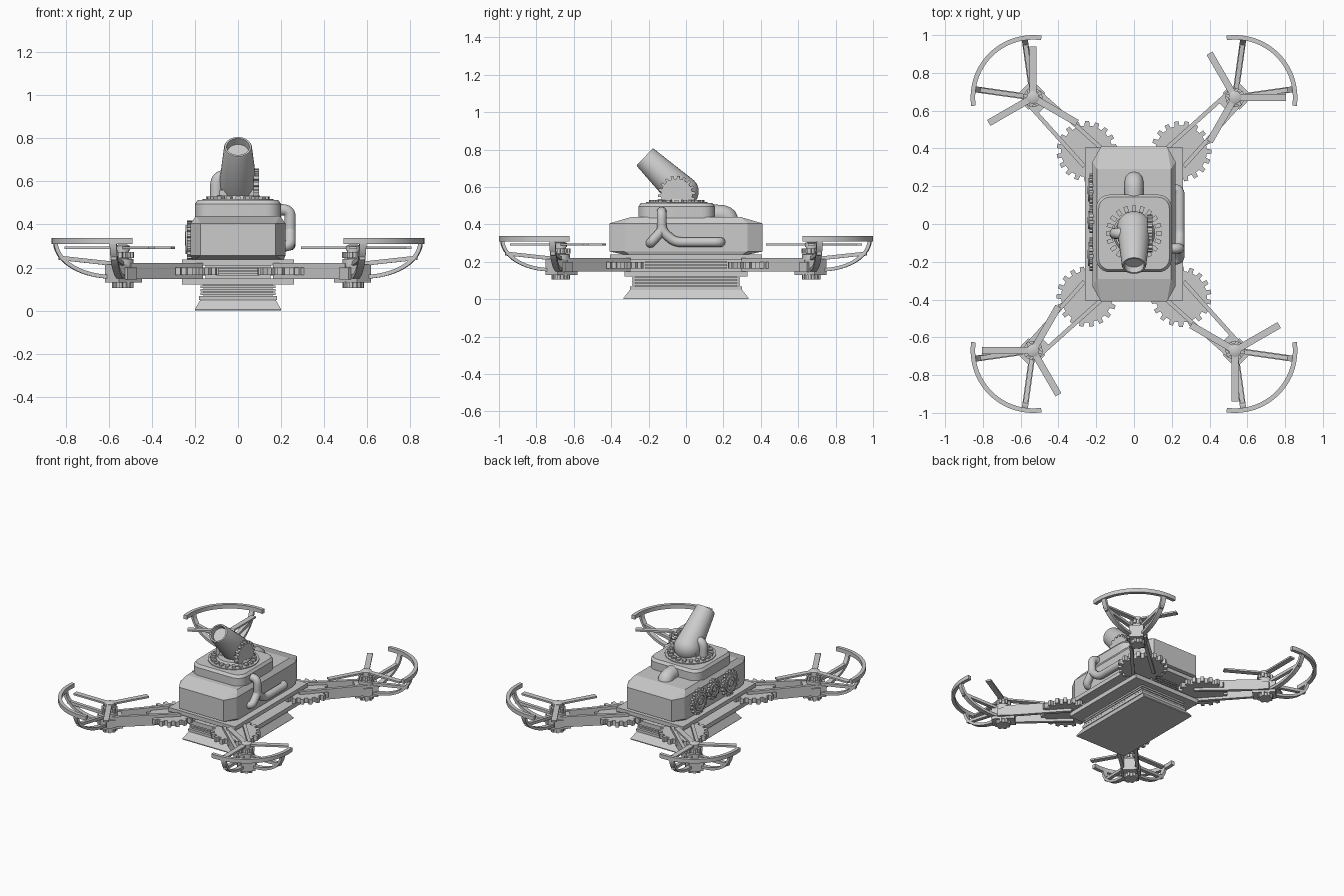
import bpy, bmesh, math
from mathutils import Matrix, Vector

if "Cube" in bpy.data.objects:
    bpy.data.objects.remove(bpy.data.objects["Cube"])

GREY = bpy.data.materials.new("light grey metal")
GREY.diffuse_color = (0.6, 0.6, 0.6, 1)
GREY.use_nodes = True
GREY.node_tree.nodes["Principled BSDF"].inputs["Base Color"].default_value = GREY.diffuse_color
I = Matrix.Identity(4)


def finish(name, bm, m=I, smooth=False):
    bmesh.ops.recalc_face_normals(bm, faces=bm.faces)
    bm.transform(m)
    me = bpy.data.meshes.new(name)
    bm.to_mesh(me)
    bm.free()
    me.materials.append(GREY)
    ob = bpy.data.objects.new(name, me)
    bpy.context.collection.objects.link(ob)
    if smooth:
        bpy.ops.object.select_all(action='DESELECT')
        ob.select_set(True)
        bpy.context.view_layer.objects.active = ob
        bpy.ops.object.shade_smooth_by_angle(angle=math.radians(35))
    return ob


def loft(name, rings, m=I, smooth=False, caps=True):
    """Skin a list of equal-sized point rings."""
    bm = bmesh.new()
    vs = [[bm.verts.new(p) for p in r] for r in rings]
    n = len(vs[0])
    for a, b in zip(vs, vs[1:]):
        for i in range(n):
            bm.faces.new((a[i], a[(i + 1) % n], b[(i + 1) % n], b[i]))
    if caps:
        bm.faces.new(vs[0])
        bm.faces.new(vs[-1])
    return finish(name, bm, m, smooth)


def rect(hx, hy, z, cx=0, cy=0):
    return [(cx - hx, cy - hy, z), (cx + hx, cy - hy, z), (cx + hx, cy + hy, z), (cx - hx, cy + hy, z)]


def box(name, hx, hy, z0, z1, m=I, cx=0, cy=0):
    return loft(name, [rect(hx, hy, z0, cx, cy), rect(hx, hy, z1, cx, cy)], m)


def lathe(name, prof, m=I, n=32):
    """Turn an (r, z) profile about z."""
    rings = [[(r * math.cos(t * math.tau / n), r * math.sin(t * math.tau / n), z)
              for t in range(n)] for r, z in prof]
    return loft(name, rings, m, True)


def gear(name, r, z0, z1, teeth, m=I, depth=0.16):
    pts = []
    for i in range(teeth):
        for f, k in ((0, 1 - depth), (.45, 1 - depth), (.52, 1), (.93, 1)):
            a = (i + f) / teeth * math.tau
            pts.append((r * k * math.cos(a), r * k * math.sin(a)))
    return loft(name, [[(x, y, z) for x, y in pts] for z in (z0, z1)], m)


def tube(name, pts, r, bend=0.05):
    """Round pipe along a path with filleted corners."""
    P = [Vector(p) for p in pts]
    path = [P[0]]
    for a, b, c in zip(P, P[1:], P[2:]):
        s = b + (a - b).normalized() * min(bend, (a - b).length * .5)
        e = b + (c - b).normalized() * min(bend, (c - b).length * .5)
        for i in range(7):
            t = i / 6
            path.append(s * (1 - t) ** 2 + b * 2 * t * (1 - t) + e * t * t)
    path.append(P[-1])
    cu = bpy.data.curves.new(name, 'CURVE')
    cu.dimensions = '3D'
    cu.bevel_depth = r
    cu.bevel_resolution = 4
    cu.use_fill_caps = True
    sp = cu.splines.new('POLY')
    sp.points.add(len(path) - 1)
    for q, p in zip(sp.points, path):
        q.co = (*p, 1)
    tmp = bpy.data.objects.new(name + "_path", cu)
    bpy.context.collection.objects.link(tmp)
    bm = bmesh.new()
    me = bpy.data.meshes.new_from_object(tmp.evaluated_get(bpy.context.evaluated_depsgraph_get()))
    bm.from_mesh(me)
    bpy.data.objects.remove(tmp)
    return finish(name, bm, I, True)


# Base skirt, bellows and deck plates
loft("base_skirt", [rect(.20, .335, 0), rect(.20, .335, .006), rect(.175, .30, .05)])
box("skirt_collar", .18, .30, .05, .068)
box("bellows_core", .16, .27, .06, .13)
for i in range(3):
    z = .073 + i * .016
    box("bellows_rib", .175, .29, z, z + .011)
box("lower_deck", .26, .33, .12, .15)
box("deck_core", .15, .30, .14, .22)
for z in (.163, .178, .193):
    box("deck_core_fin", .10, .32, z, z + .008)
    box("deck_core_side_fin", .18, .22, z, z + .008)
box("upper_deck", .26, .405, .21, .238)

# Faceted main body
bm = bmesh.new()
for sx in (-1, 1):
    for sy in (-1, 1):
        for x, y, z in ((.21, .29, .23), (.175, .41, .255), (.22, .33, .255),
                        (.175, .41, .405), (.22, .33, .405), (.195, .29, .44)):
            bm.verts.new((sx * x, sy * y, z))
bmesh.ops.convex_hull(bm, input=bm.verts)
bmesh.ops.dissolve_limit(bm, angle_limit=.02, verts=bm.verts, edges=bm.edges)
finish("main_body", bm)


# Rounded turret base
def rrect(hx, hy, r, z, cy):
    out = []
    for k, (sx, sy) in enumerate(((1, 1), (-1, 1), (-1, -1), (1, -1))):
        for i in range(7):
            a = (k + i / 6) * math.pi / 2
            out.append((sx * (hx - r) + r * math.cos(a), cy + sy * (hy - r) + r * math.sin(a), z))
    return out


loft("turret_base", [rrect(.20, .205, .07, .42, -.05), rrect(.20, .205, .07, .495, -.05),
                     rrect(.187, .192, .06, .513, -.05)], I, True)

# Turntable with studs
lathe("turntable", [(.165, .505), (.165, .519), (.11, .519), (.10, .535)], Matrix.Translation((0, -.05, 0)))
for i in range(20):
    m = Matrix.Translation((0, -.05, 0)) @ Matrix.Rotation(i * math.tau / 20, 4, 'Z')
    box("turntable_stud", .016, .011, .515, .529, m, cx=.133)

# Cannon with domed breech and hollow muzzle
axis = Vector((0, -.20, .19))
m = Matrix.Translation((0, -.02, .57)) @ axis.to_track_quat('Z', 'Y').to_matrix().to_4x4()
dome = [(.09 * math.sin(a * math.pi / 16) + .0005, -.085 * math.cos(a * math.pi / 16)) for a in range(9)]
lathe("cannon", dome + [(.065, .27), (.062, .277), (.053, .277), (.05, .24)], m)
gear("cannon_gear", .10, .072, .097, 18, Matrix.Translation((0, -.05, .56)) @ Matrix.Rotation(math.pi / 2, 4, 'Y'))
box("cannon_mount", .085, .05, .51, .56, cy=-.04)
tube("cannon_pipe", [(-.03, -.05, .622), (-.10, -.05, .622), (-.10, -.05, .51)], .03, .05)

# Pipes on the body
tube("rear_pipe", [(0, .08, .455), (0, .23, .455), (0, .23, .38)], .05, .06)
tube("side_pipe_long", [(.17, -.13, .468), (.242, -.13, .468), (.242, -.13, .365), (.242, -.06, .305),
                        (.242, .185, .305), (.19, .185, .305)], .026, .035)
tube("side_pipe_branch", [(.242, -.13, .39), (.242, -.13, .365), (.242, -.19, .30), (.19, -.19, .30)], .026, .03)

# Gear train on the left side
for y, z, r, n in ((.18, .325, .088, 16), (.02, .35, .068, 12), (-.16, .325, .088, 16)):
    m = Matrix.Translation((0, y, z)) @ Matrix.Rotation(-math.pi / 2, 4, 'Y')
    gear("side_gear", r, .205, .236, n, m)
    lathe("side_gear_rim", [(r * .7, .23), (r * .7, .244), (r * .5, .244), (r * .5, .237)], m)
    lathe("side_gear_hub", [(r * .25, .23), (r * .25, .246)], m, 16)


# Four arms; local +x points outward from the rotor
for deg, sx, sy in ((45, 1, 1), (135, -1, 1), (225, -1, -1), (315, 1, -1)):
    A = Matrix.Translation((sx * .535, sy * .67, 0)) @ Matrix.Rotation(math.radians(deg), 4, 'Z')
    gear("arm_gear", .16, .165, .20, 18, A @ Matrix.Translation((-.403, 0, 0)), .15)
    for s in (-1, 1):
        loft("arm_beam", [[(x, s * (y - .011), .147), (x, s * (y + .011), .147),
                           (x, s * (y + .011), .22), (x, s * (y - .011), .22)]
                          for x, y in ((-.45, .066), (.0, .042))], A)
    # Motor
    box("motor_block", .075, .046, .13, .215, A, cx=-.005)
    box("motor_block_side", .03, .062, .145, .20, A)
    gear("motor_cap", .05, .105, .135, 8, A)
    lathe("motor", [(.05, .21), (.05, .24), (.03, .242), (.03, .285)], A, 20)
    gear("motor_gear", .052, .245, .272, 8, A, .25)
    lathe("rotor_hub", [(.034, .278), (.034, .30), (.018, .307)], A, 16)
    # Three propeller blades
    for k in range(3):
        B = A @ Matrix.Rotation(math.radians(-45 + 120 * k), 4, 'Z')
        box("propeller_blade", .13, .018, .286, .298, B, cx=.14)
    # Arc guard
    arc = []
    for i in range(25):
        a = math.radians(-53 + 106 * i / 24)
        arc.append([(r * math.cos(a), r * math.sin(a), z)
                    for r, z in ((.306, .309), (.33, .309), (.33, .337), (.306, .337))])
    loft("rotor_guard", arc, A, True)
    # Curved guard supports and straight braces
    for d in (-37, 37):
        S = A @ Matrix.Rotation(math.radians(d), 4, 'Z')
        strap = []
        for i in range(13):
            t = i / 12 * math.pi / 2
            c, sn = math.cos(t), math.sin(t)
            strap.append([(.05 + a * c, y, .32 - b * sn)
                          for a, b, y in ((.275, .172, -.016), (.275, .172, .016), (.257, .154, .016), (.257, .154, -.016))])
        loft("guard_support", strap, S, True)
        loft("guard_brace", [[(x, -.012, z), (x, .012, z), (x, .012, z + .02), (x, -.012, z + .02)]
                             for x, z in ((.02, .205), (.30, .235))], S)
